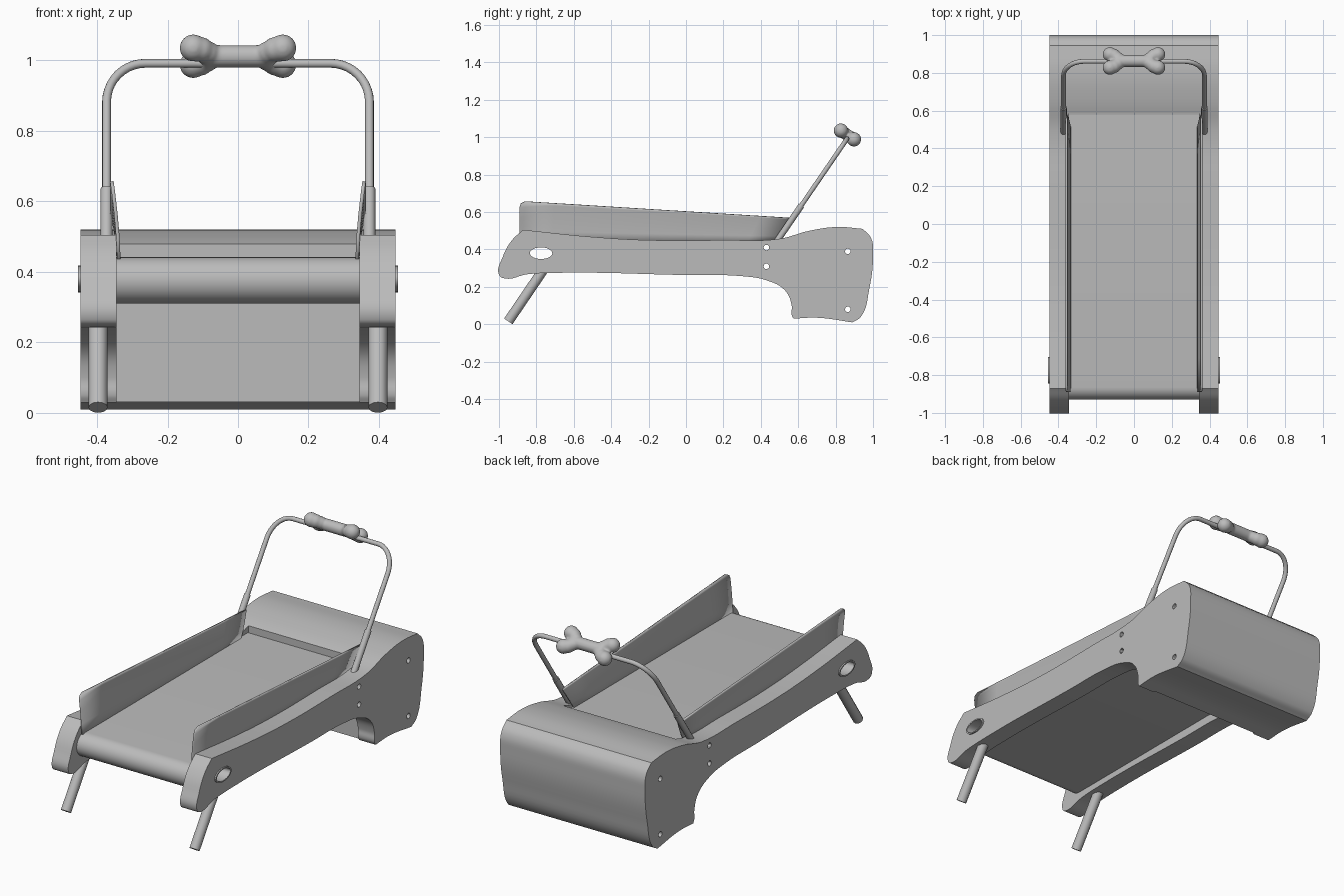
import bpy, bmesh, math
from mathutils import Matrix, Vector

if "Cube" in bpy.data.objects:
    bpy.data.objects.remove(bpy.data.objects["Cube"])

grey = bpy.data.materials.new("plain_grey")
grey.use_nodes = True
grey.diffuse_color = (0.5, 0.5, 0.5, 1)
grey.node_tree.nodes["Principled BSDF"].inputs["Base Color"].default_value = (0.5, 0.5, 0.5, 1)

# Turns a drawing of (y, z) points into a side-on shape extruded along x
SIDE = Matrix(((0, 0, 1, 0), (1, 0, 0, 0), (0, 1, 0, 0), (0, 0, 0, 1)))


def finish(ob, angle=30):
    bpy.ops.object.select_all(action='DESELECT')
    ob.select_set(True)
    bpy.context.view_layer.objects.active = ob
    if ob.type == 'CURVE':
        bpy.ops.object.convert(target='MESH')
        ob = bpy.context.object
    ob.data.materials.clear()
    ob.data.materials.append(grey)
    bpy.ops.object.shade_smooth_by_angle(angle=math.radians(angle))
    return ob


def link(name, data):
    ob = bpy.data.objects.new(name, data)
    bpy.context.collection.objects.link(ob)
    return ob


def mesh_object(name, bm):
    me = bpy.data.meshes.new(name)
    bm.to_mesh(me)
    bm.free()
    return link(name, me)


def ellipse(y, z, ry, rz, n=24):
    return [(y + ry * math.cos(2 * math.pi * i / n), z + rz * math.sin(2 * math.pi * i / n))
            for i in range(n)]


def plate(name, x0, x1, outline, holes=(), rounded=True):
    """Filled outline with holes, extruded between x0 and x1."""
    cu = bpy.data.curves.new(name, 'CURVE')
    cu.dimensions, cu.fill_mode = '2D', 'BOTH'
    cu.extrude, cu.resolution_u = (x1 - x0) / 2, 6
    for pts in [outline, *holes]:
        if rounded and pts is outline:
            sp = cu.splines.new('BEZIER')
            sp.bezier_points.add(len(pts) - 1)
            for bp, p in zip(sp.bezier_points, pts):
                bp.co = (p[0], p[1], 0)
                kind = 'VECTOR' if len(p) > 2 else 'AUTO'
                bp.handle_left_type = bp.handle_right_type = kind
        else:
            sp = cu.splines.new('POLY')
            sp.points.add(len(pts) - 1)
            for sp_pt, p in zip(sp.points, pts):
                sp_pt.co = (p[0], p[1], 0, 1)
        sp.use_cyclic_u = True
    ob = finish(link(name, cu))
    ob.data.transform(Matrix.Translation(((x0 + x1) / 2, 0, 0)) @ SIDE)
    return ob


def tube(name, pts, radius):
    cu = bpy.data.curves.new(name, 'CURVE')
    cu.dimensions = '3D'
    cu.bevel_depth, cu.bevel_resolution, cu.use_fill_caps = radius, 4, True
    sp = cu.splines.new('POLY')
    sp.points.add(len(pts) - 1)
    for q, p in zip(sp.points, pts):
        q.co = (*p, 1)
    return finish(link(name, cu), 40)


# Side outline; a third entry marks a sharp corner
side = [(-1, .265), (-.97, .245), (-.85, .267), (-.7, .275), (0, .263), (.3, .257),
        (.43, .235), (.53, .18), (.565, .1), (.565, .05), (.575, .03, 1), (.7, .035),
        (.89, .01, 1), (.935, .04), (.98, .19), (1, .37), (.99, .46), (.945, .51, 1),
        (.81, .52), (.66, .5), (.5, .457), (.2, .45), (-.2, .45), (-.5, .467),
        (-.87, .505, 1), (-.93, .45), (-.98, .36)]
grip = (-.775, .38)
bolts = [(.43, .41), (.43, .31), (.865, .39), (.865, .08)]
holes = [ellipse(*grip, .068, .036)] + [ellipse(*b, .015, .015, 12) for b in bolts]

for label, s in (("left", 1), ("right", -1)):
    def span(a, b):
        return sorted((s * a, s * b))

    plate(label + "_side_rail", *span(.345, .447), side, holes)
    plate(label + "_grip_rim", *span(.345, .454), ellipse(*grip, .07, .038),
          [ellipse(*grip, .06, .031)], rounded=False)

    # Leaning guard beside the belt
    bm = bmesh.new()
    rows = []
    for t, y0 in ((0, -.89), (.3, -.89), (.6, -.89), (.86, -.89), (.95, -.883), (1, -.86)):
        row = []
        for i in range(9):
            u = i / 8
            y = y0 + (.5 + .08 * t - y0) * u
            top = .657 - .09 * u
            z = .43 + (top - .43) * t
            row.append(bm.verts.new((s * (.338 + .02 * t ** 1.6), y, z)))
        rows.append(row)
    for a, b in zip(rows, rows[1:]):
        for i in range(8):
            bm.faces.new((a[i], a[i + 1], b[i + 1], b[i]))
    guard = finish(mesh_object(label + "_guard", bm))
    mod = guard.modifiers.new("thickness", 'SOLIDIFY')
    mod.thickness, mod.offset = .01, 0

    # Slanted leg and handle socket
    tube(label + "_leg", [(s * .397, -.95, .0155), (s * .397, -.74, .325)], .027)
    tube(label + "_handle_socket", [(s * .373, .48, .435), (s * .373, .617, .635)], .017)

# Hollow motor housing: the rear part of the side outline, spanning the rails
housing = plate("motor_housing", -.345, .345, side)
bm = bmesh.new()
bm.from_mesh(housing.data)
bmesh.ops.delete(bm, geom=[f for f in bm.faces if abs(f.normal.x) > .9], context='FACES')
bmesh.ops.remove_doubles(bm, verts=bm.verts[:], dist=1e-5)
bmesh.ops.bisect_plane(bm, geom=bm.verts[:] + bm.edges[:] + bm.faces[:],
                       plane_co=(0, .585, 0), plane_no=(0, 1, 0), clear_inner=True)
rim = [v for v in bm.verts if abs(v.co.y - .585) < 1e-4]
rim.sort(key=lambda v: math.atan2(v.co.z - .25, v.co.x))
bm.faces.new(rim)
bm.to_mesh(housing.data)
bm.free()
finish(housing)

# Running belt: a hollow loop round the front end
arc = [(-.863 - .067 * math.sin(a), .376 + .066 * math.cos(a))
       for a in (math.pi * i / 16 for i in range(17))]
loop = [(.58, .442), *arc, (.58, .31)]
bm = bmesh.new()
edges = [[bm.verts.new((x, y, z)) for y, z in loop] for x in (-.345, .345)]
for i in range(len(loop) - 1):
    bm.faces.new((edges[0][i], edges[0][i + 1], edges[1][i + 1], edges[1][i]))
finish(mesh_object("running_belt", bm))

# Handle: a slanted arch with rounded corners
def slant(x, z):
    return (x, .49 + (z - .45) * .685, z)


half = [slant(.373, .5)] + [slant(.263 + .11 * math.cos(a), .882 + .11 * math.sin(a))
                            for a in (math.pi * i / 20 for i in range(11))]
tube("handle", half + [(-x, y, z) for x, y, z in reversed(half)], .0125)

# Bone ornament on the handle: blended knobs and shaft
bm = bmesh.new()
centre = Vector((0, .863, 1.012))
across = Vector((0, .83, -.56))
for s in (1, -1):
    for k in (1, -1):
        for x, off, r in ((.127, .042, .039), (.105, .034, .036), (.085, .018, .033)):
            place = Matrix.Translation(centre + Vector((s * x, 0, 0)) + across * k * off)
            bmesh.ops.create_icosphere(bm, subdivisions=3, radius=r, matrix=place)
bmesh.ops.create_cone(bm, cap_ends=True, segments=24, radius1=.032, radius2=.032, depth=.2,
                      matrix=Matrix.Translation(centre) @ Matrix.Rotation(math.pi / 2, 4, 'Y'))
bone = finish(mesh_object("bone_ornament", bm), 180)
mod = bone.modifiers.new("blend", 'REMESH')
mod.mode, mod.voxel_size, mod.use_smooth_shade = 'VOXEL', .006, True
mod = bone.modifiers.new("soften", 'SMOOTH')
mod.factor, mod.iterations = .5, 6
